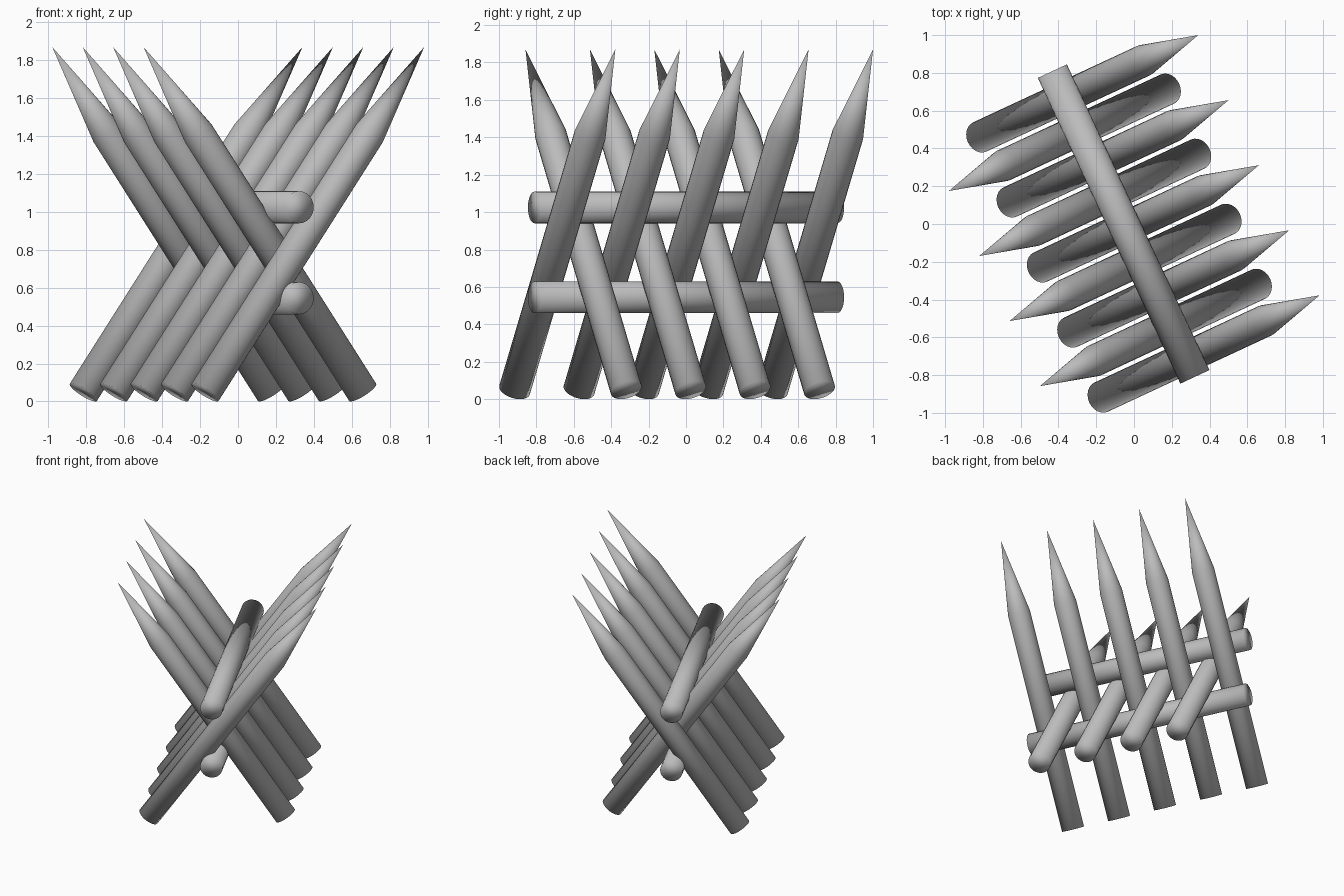
import bpy
import bmesh
from math import radians, cos, sin, tan
from mathutils import Vector

cube = bpy.data.objects.get("Cube")
if cube:
    bpy.data.objects.remove(cube, do_unlink=True)

RADIUS = 0.085
SIDES = 24
LEAN = radians(35)
TURN = radians(25)
HEIGHT = 1.87
SPACING = 0.38

lean_dir = Vector((cos(TURN), sin(TURN), 0))
rail_dir = Vector((sin(TURN), -cos(TURN), 0))

grey = bpy.data.materials.new("plain grey")
grey.use_nodes = True
colour = (0.5, 0.5, 0.5, 1)
grey.diffuse_color = colour
grey.node_tree.nodes["Principled BSDF"].inputs["Base Color"].default_value = colour


def pole(name, start, end, point=0.0):
    """Round pole from start to end; point is the sharpened share of its length."""
    axis = end - start
    length = axis.length
    shaft = length * (1 - point)
    bm = bmesh.new()
    bmesh.ops.create_cone(bm, cap_ends=True, segments=SIDES,
                          radius1=RADIUS, radius2=RADIUS, depth=shaft)
    bmesh.ops.translate(bm, verts=bm.verts, vec=(0, 0, shaft / 2))
    if point:
        # Pull the end cap out to a sharp tip
        cap = max(bm.faces, key=lambda f: f.calc_center_median().z)
        bmesh.ops.poke(bm, faces=[cap])
        tip = max(bm.verts, key=lambda v: len(v.link_edges))
        tip.co = (0, 0, length)
    for face in bm.faces:
        face.smooth = True
    mesh = bpy.data.meshes.new(name)
    bm.to_mesh(mesh)
    bm.free()
    mesh.materials.append(grey)
    obj = bpy.data.objects.new(name, mesh)
    obj.rotation_euler = axis.to_track_quat('Z', 'Y').to_euler()
    obj.location = start
    bpy.context.collection.objects.link(obj)
    return obj


# Two crossing rows of sharpened stakes
base_z = RADIUS * sin(LEAN)
reach = (HEIGHT - base_z) * tan(LEAN)
rows = (("left_stake", 5, Vector((0.34, 1.0, HEIGHT)), 1),
        ("right_stake", 4, Vector((-0.98, 0.175, HEIGHT)), -1))
for name, count, first_tip, side in rows:
    for i in range(count):
        tip = first_tip + rail_dir * SPACING * i
        base = tip - lean_dir * reach * side
        base.z = base_z
        pole(f"{name}_{i + 1}", base, tip, point=0.25)

# Rails through the crossing, above and below it
for name, z in (("lower_rail", 0.545), ("upper_rail", 1.025)):
    middle = Vector((-0.055, 0, z))
    half = rail_dir * 0.893
    pole(name, middle - half, middle + half)
